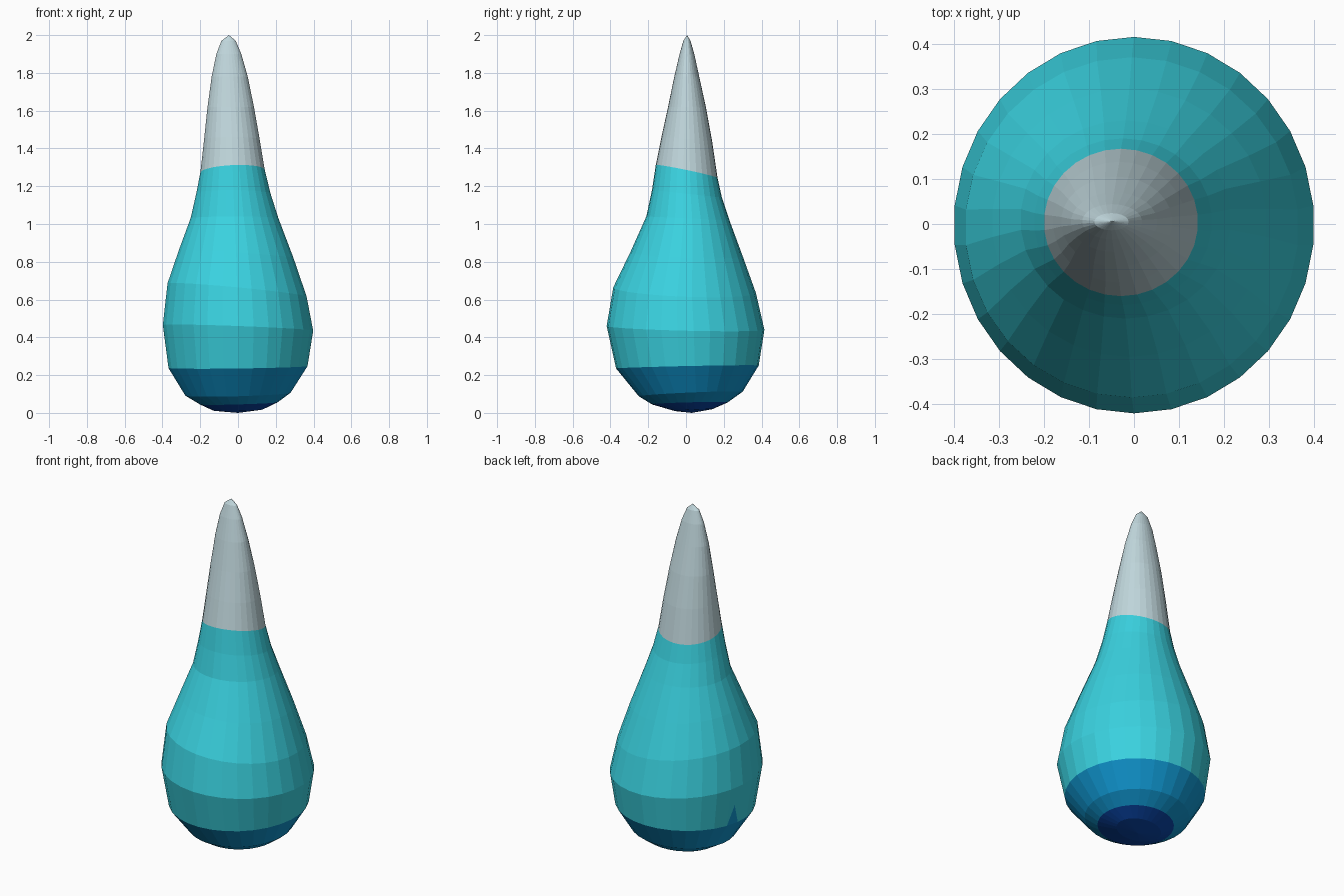
import bpy, bmesh, math

if "Cube" in bpy.data.objects:
    bpy.data.objects.remove(bpy.data.objects["Cube"])

SEG = 30

def material(name, col):
    m = bpy.data.materials.new(name)
    m.diffuse_color = (*col, 1)
    m.use_nodes = True
    m.node_tree.nodes["Principled BSDF"].inputs["Base Color"].default_value = m.diffuse_color
    return m

# Cross-sections: z, left x, right x, front y, back y, tilt along x, tilt along y
RINGS = [
    (0.015, -0.13, 0.13, -0.06, 0.14, 0.003, 0.005),
    (0.050, -0.20, 0.21, -0.18, 0.22, 0.006, 0.005),
    (0.100, -0.28, 0.28, -0.25, 0.30, 0.008, 0.012),
    (0.243, -0.37, 0.37, -0.37, 0.385, 0.005, 0.008),
    (0.450, -0.40, 0.40, -0.42, 0.415, -0.015, -0.010),
    (0.650, -0.375, 0.365, -0.385, 0.37, -0.035, -0.015),
    (0.840, -0.315, 0.295, -0.295, 0.30, -0.02, -0.01),
    (1.030, -0.252, 0.215, -0.21, 0.23, 0, -0.01),
    (1.160, -0.222, 0.173, -0.18, 0.19, 0, -0.02),
    (1.278, -0.200, 0.142, -0.16, 0.167, 0.008, -0.034),
    (1.450, -0.180, 0.115, -0.13, 0.138, 0, -0.01),
    (1.620, -0.162, 0.085, -0.095, 0.105, 0, 0),
    (1.780, -0.140, 0.052, -0.062, 0.070, 0, 0),
    (1.900, -0.115, 0.018, -0.034, 0.044, 0, 0),
    (1.970, -0.088, -0.012, -0.014, 0.024, 0, 0),
]

# Teardrop body lofted through the slightly tilted cross-sections
bm = bmesh.new()
loops = []
for z, xl, xr, yf, yb, tx, ty in RINGS:
    loop = []
    for i in range(SEG):
        a = 2 * math.pi * (i + 0.5) / SEG
        c, s = math.cos(a), math.sin(a)
        loop.append(bm.verts.new(((xl + xr) / 2 + (xr - xl) / 2 * c,
                                  (yf + yb) / 2 + (yb - yf) / 2 * s,
                                  z + tx * c + ty * s)))
    loops.append(loop)

GREY, TEAL, BLUE, NAVY = range(4)
splash = None
for r in range(len(loops) - 1):
    band = NAVY if r < 1 else BLUE if r < 3 else TEAL if r < 9 else GREY
    for i in range(SEG):
        j = (i + 1) % SEG
        f = bm.faces.new((loops[r][i], loops[r][j], loops[r + 1][j], loops[r + 1][i]))
        f.material_index = band
        if r == 3 and i == 13:
            splash = f

# Bottom and rounded tip
base = bm.verts.new((0, 0.03, 0))
tip = bm.verts.new((-0.048, 0.006, 2.0))
for i in range(SEG):
    j = (i + 1) % SEG
    bm.faces.new((base, loops[0][j], loops[0][i])).material_index = NAVY
    bm.faces.new((loops[-1][i], loops[-1][j], tip)).material_index = GREY

# Small blue point rising into the teal at the left side
parts = bmesh.ops.poke(bm, faces=[splash])["faces"]
low = min(parts, key=lambda f: f.calc_center_median().z)
low.material_index = BLUE

bmesh.ops.recalc_face_normals(bm, faces=bm.faces)
mesh = bpy.data.meshes.new("teardrop_body")
bm.to_mesh(mesh)
bm.free()
for m in (material("pale grey", (0.53, 0.68, 0.72)),
          material("turquoise", (0.042, 0.644, 0.745)),
          material("mid blue", (0.005, 0.30, 0.62)),
          material("deep blue", (0.003, 0.061, 0.40))):
    mesh.materials.append(m)
obj = bpy.data.objects.new("teardrop_body", mesh)
bpy.context.collection.objects.link(obj)
